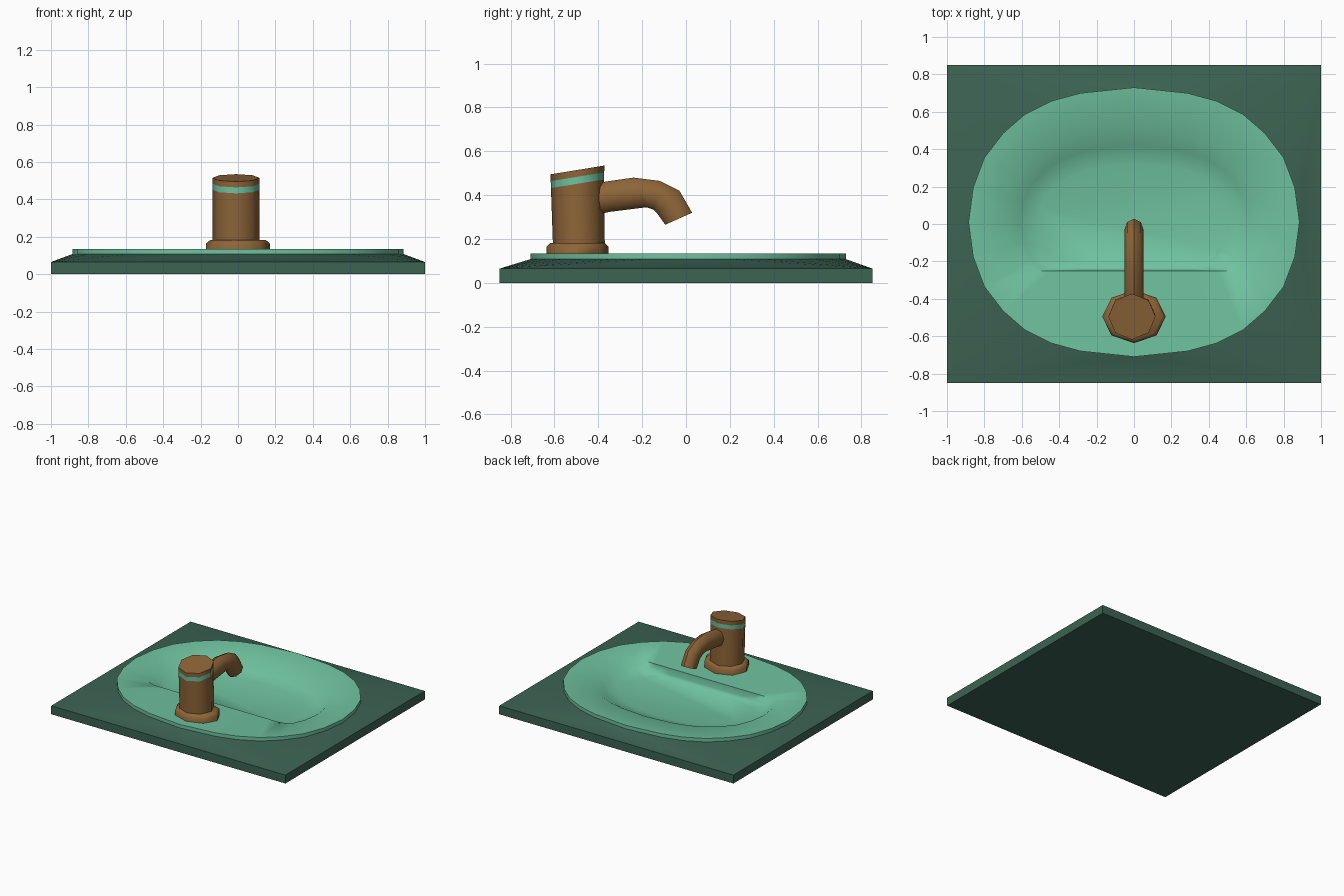
import bpy, math

if "Cube" in bpy.data.objects:
    bpy.data.objects.remove(bpy.data.objects["Cube"])


def material(name, rgb):
    m = bpy.data.materials.new(name)
    m.diffuse_color = (*rgb, 1)
    m.use_nodes = True
    m.node_tree.nodes["Principled BSDF"].inputs["Base Color"].default_value = m.diffuse_color
    return m


MINT = material("mint", (0.16, 0.54, 0.35))
DARK = material("dark_green", (0.045, 0.125, 0.085))
BROWN = material("brown", (0.27, 0.13, 0.04))


def make(name, verts, faces, mat, angle):
    me = bpy.data.meshes.new(name)
    me.from_pydata(verts, [], faces)
    me.materials.append(mat)
    ob = bpy.data.objects.new(name, me)
    bpy.context.collection.objects.link(ob)
    bpy.ops.object.select_all(action='DESELECT')
    ob.select_set(True)
    bpy.context.view_layer.objects.active = ob
    bpy.ops.object.shade_smooth_by_angle(angle=math.radians(angle))
    return ob


def loft(name, rings, mat, angle=50, start=True, end=True):
    n = len(rings[0])
    verts = [v for r in rings for v in r]
    faces = [(k * n + i, k * n + (i + 1) % n, (k + 1) * n + (i + 1) % n, (k + 1) * n + i)
             for k in range(len(rings) - 1) for i in range(n)]
    if start:
        faces.append(tuple(reversed(range(n))))
    if end:
        faces.append(tuple(range(len(verts) - n, len(verts))))
    return make(name, verts, faces, mat, angle)


# Oval outline, one quarter mirrored into 28 points
Q = [(.885, 0), (.86, .185), (.80, .345), (.70, .475), (.585, .575), (.44, .648), (.285, .69), (0, .72)]
oval = (Q[:7] + [(-x, y) for x, y in reversed(Q[1:])]
        + [(-x, -y) for x, y in Q[:7]] + [(x, -y) for x, y in reversed(Q[1:])])
CY = 0.01


def oval_ring(sx, sy, z, y_min=-9):
    return [(x * sx, max(y * sy + CY, y_min), z) for x, y in oval]


# Counter: shallow slab whose top rises to the oval
corners = [(1, .85), (-1, .85), (-1, -.85), (1, -.85)]
verts = [(x, y, 0) for x, y in corners] + [(x, y, .065) for x, y in corners] + oval_ring(1, 1, .108)
faces = [(3, 2, 1, 0)]
for k in range(4):
    j = (k + 1) % 4
    faces.append((k, j, 4 + j, 4 + k))
    faces.append((4 + k, 4 + j, 8 + (7 * k + 7) % 28))
    for i in range(7 * k, 7 * k + 7):
        faces.append((4 + k, 8 + (i + 1) % 28, 8 + i))
make("counter", verts, faces, DARK, 30)

# Basin: rim wall, dished lip, then a D-shaped bowl leaving a faucet deck
loft("basin", [
    oval_ring(1, 1, .106),
    oval_ring(1, 1, .135),
    oval_ring(.76, .68, .118, -.25),
    oval_ring(.69, .57, .07, -.247),
    oval_ring(.58, .43, .045, -.235),
], MINT, 80, start=False)


# Faucet: octagonal parts with an optional tilted plane
def oct_ring(rx, ry, z, tilt=0, cx=0, cy=-.495):
    r = []
    for i in range(8):
        a = i * math.pi / 4
        y = ry * math.sin(a)
        r.append((cx + rx * math.cos(a), cy + y, z + tilt * y))
    return r


T = .163
loft("faucet_base", [oct_ring(.17, .142, .11), oct_ring(.17, .142, .165), oct_ring(.15, .125, .182)], BROWN)
loft("faucet_body", [oct_ring(.125, .118, .15, 0, -.01, -.488), oct_ring(.126, .121, .452, T, -.011)], BROWN)
loft("faucet_band", [oct_ring(.126, .121, .452, T, -.011), oct_ring(.126, .122, .484, T, -.011)], MINT)
loft("faucet_cap", [oct_ring(.126, .122, .484, T, -.011), oct_ring(.126, .123, .515, T, -.011)], BROWN)

# Spout: sections between matching top and bottom (y, z) points
top = [(-.43, .448), (-.36, .463), (-.24, .48), (-.12, .465), (-.03, .42), (.028, .32)]
bottom = [(-.41, .312), (-.34, .325), (-.18, .345), (-.15, .335), (-.13, .315), (-.095, .265)]
rings = []
for (ty, tz), (by, bz) in zip(top, bottom):
    ring = []
    for i in range(8):
        a = i * math.pi / 4
        s = math.sin(a) / 2
        ring.append((-.052 * math.cos(a), (ty + by) / 2 + s * (ty - by), (tz + bz) / 2 + s * (tz - bz)))
    rings.append(ring)
loft("spout", rings, BROWN)
